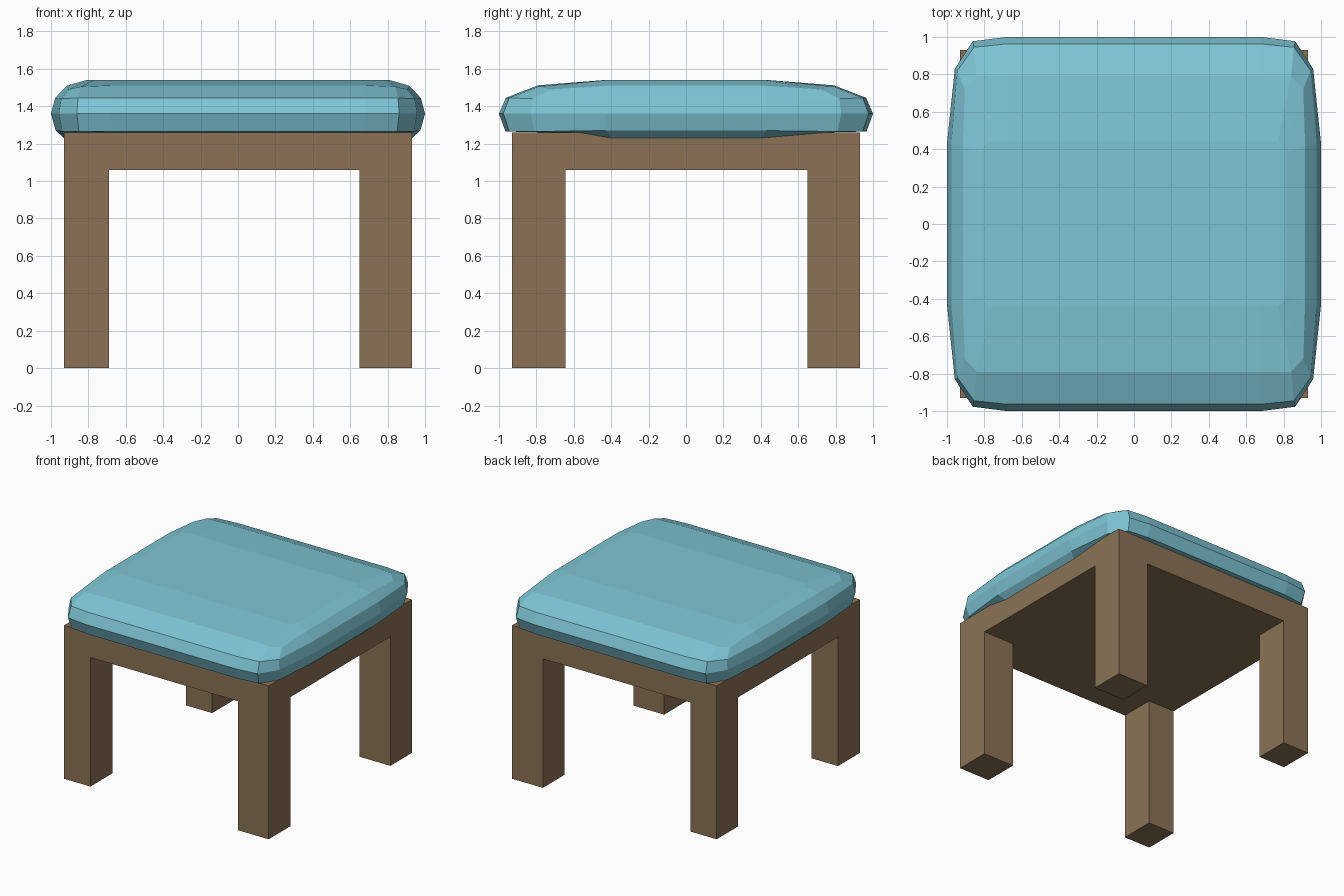
import bpy, bmesh

if "Cube" in bpy.data.objects:
    bpy.data.objects.remove(bpy.data.objects["Cube"])


def material(name, color):
    m = bpy.data.materials.new(name)
    m.diffuse_color = (*color, 1)
    m.use_nodes = True
    m.node_tree.nodes["Principled BSDF"].inputs["Base Color"].default_value = m.diffuse_color
    return m


WOOD = material("brown wood", (0.258, 0.171, 0.091))
CLOTH = material("light blue cloth", (0.209, 0.558, 0.665))


def finish(bm, name, mat):
    bmesh.ops.recalc_face_normals(bm, faces=bm.faces[:])
    mesh = bpy.data.meshes.new(name)
    bm.to_mesh(mesh)
    bm.free()
    mesh.materials.append(mat)
    obj = bpy.data.objects.new(name, mesh)
    bpy.context.collection.objects.link(obj)
    return obj


def box(name, x, y, z, mat):
    bm = bmesh.new()
    bmesh.ops.create_cube(bm, size=1)
    for v in bm.verts:
        for i, (lo, hi) in enumerate((x, y, z)):
            v.co[i] = lo if v.co[i] < 0 else hi
    return finish(bm, name, mat)


# Frame slab and four legs
box("seat_frame", (-0.93, 0.93), (-0.93, 0.93), (1.06, 1.26), WOOD)
for side, x in (("left", (-0.93, -0.69)), ("right", (0.65, 0.93))):
    for end, y in (("front", (-0.93, -0.645)), ("back", (0.65, 0.93))):
        box(f"{end}_{side}_leg", x, y, (0, 1.06), WOOD)

# Cushion: stacked faceted rings, each given by one quadrant (side to end)
RINGS = [
    [(0.93, 0.40, 1.23), (0.90, 0.70, 1.26), (0.84, 0.75, 1.26), (0.67, 0.72, 1.26)],
    [(0.975, 0.43, 1.27), (0.94, 0.81, 1.265), (0.85, 0.945, 1.265), (0.67, 0.965, 1.265)],
    [(1.0, 0.43, 1.36), (0.958, 0.83, 1.36), (0.862, 0.977, 1.36), (0.68, 1.0, 1.36)],
    [(0.977, 0.43, 1.445), (0.945, 0.82, 1.44), (0.855, 0.945, 1.445), (0.68, 0.963, 1.445)],
    [(0.915, 0.42, 1.51), (0.905, 0.72, 1.49), (0.84, 0.79, 1.505), (0.67, 0.79, 1.512)],
    [(0.81, 0.38, 1.54), (0.80, 0.42, 1.54), (0.77, 0.44, 1.54), (0.67, 0.44, 1.54)],
]


def full_ring(q):
    r = q[::-1]
    return (q + [(-x, y, z) for x, y, z in r]
            + [(-x, -y, z) for x, y, z in q] + [(x, -y, z) for x, y, z in r])


bm = bmesh.new()
rings = [[bm.verts.new(p) for p in full_ring(q)] for q in RINGS]
n = len(rings[0])
for a, b in zip(rings, rings[1:]):
    for i in range(n):
        j = (i + 1) % n
        bm.faces.new((a[i], a[j], b[j], b[i]))
bm.faces.new(rings[-1])
# Underside: bridge the two halves of the lowest ring in strips
low = rings[0]
for i in range(n // 2 - 1):
    bm.faces.new((low[i], low[i + 1], low[n - 2 - i], low[n - 1 - i]))
finish(bm, "cushion", CLOTH)
